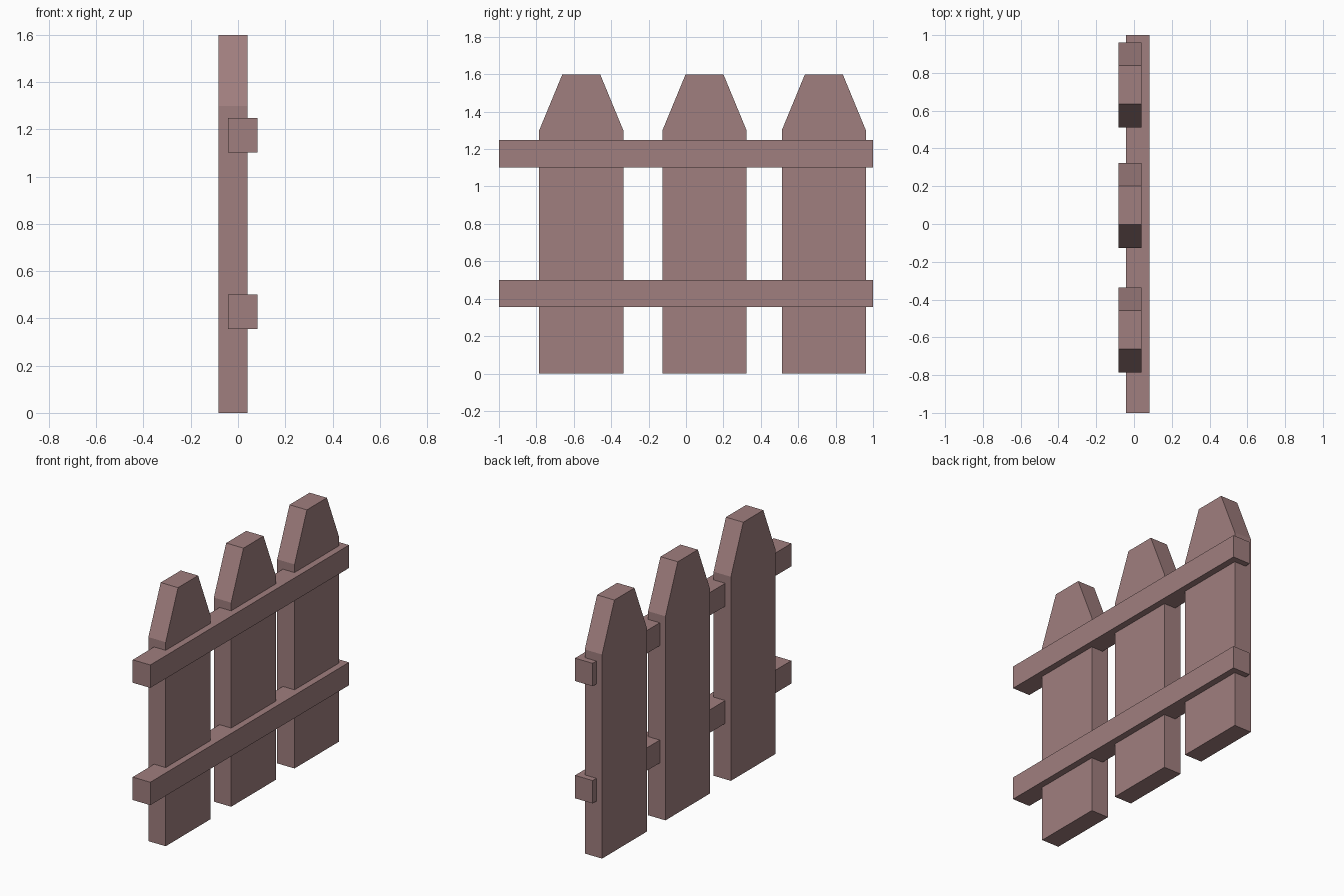
import bpy
import bmesh

if "Cube" in bpy.data.objects:
    bpy.data.objects.remove(bpy.data.objects["Cube"])

wood = bpy.data.materials.new("wood")
wood.diffuse_color = (0.35, 0.21, 0.21, 1)
wood.use_nodes = True
wood.node_tree.nodes["Principled BSDF"].inputs["Base Color"].default_value = wood.diffuse_color


def extrude_profile(name, profile, x0, x1):
    """Extrude a closed (y, z) outline from x0 to x1."""
    bm = bmesh.new()
    face = bm.faces.new([bm.verts.new((x0, y, z)) for y, z in profile])
    ext = bmesh.ops.extrude_face_region(bm, geom=[face])
    verts = [g for g in ext["geom"] if isinstance(g, bmesh.types.BMVert)]
    bmesh.ops.translate(bm, verts=verts, vec=(x1 - x0, 0, 0))
    bmesh.ops.recalc_face_normals(bm, faces=bm.faces[:])
    mesh = bpy.data.meshes.new(name)
    bm.to_mesh(mesh)
    bm.free()
    mesh.materials.append(wood)
    obj = bpy.data.objects.new(name, mesh)
    bpy.context.collection.objects.link(obj)
    return obj


# Pickets: upright boards with tapered, blunt tips
half_w, half_tip, shoulder, height = 0.225, 0.101, 1.3, 1.6
picket = [(-half_w, 0), (half_w, 0), (half_w, shoulder),
          (half_tip, height), (-half_tip, height), (-half_w, shoulder)]
for i, yc in enumerate((-0.56, 0.099, 0.737), 1):
    extrude_profile(f"picket_{i}", [(y + yc, z) for y, z in picket], -0.082, 0.04)

# Rails: two horizontal bars let into the pickets
for name, z0 in (("lower_rail", 0.355), ("upper_rail", 1.102)):
    z1 = z0 + 0.146
    extrude_profile(name, [(-1, z0), (1, z0), (1, z1), (-1, z1)], -0.042, 0.082)
